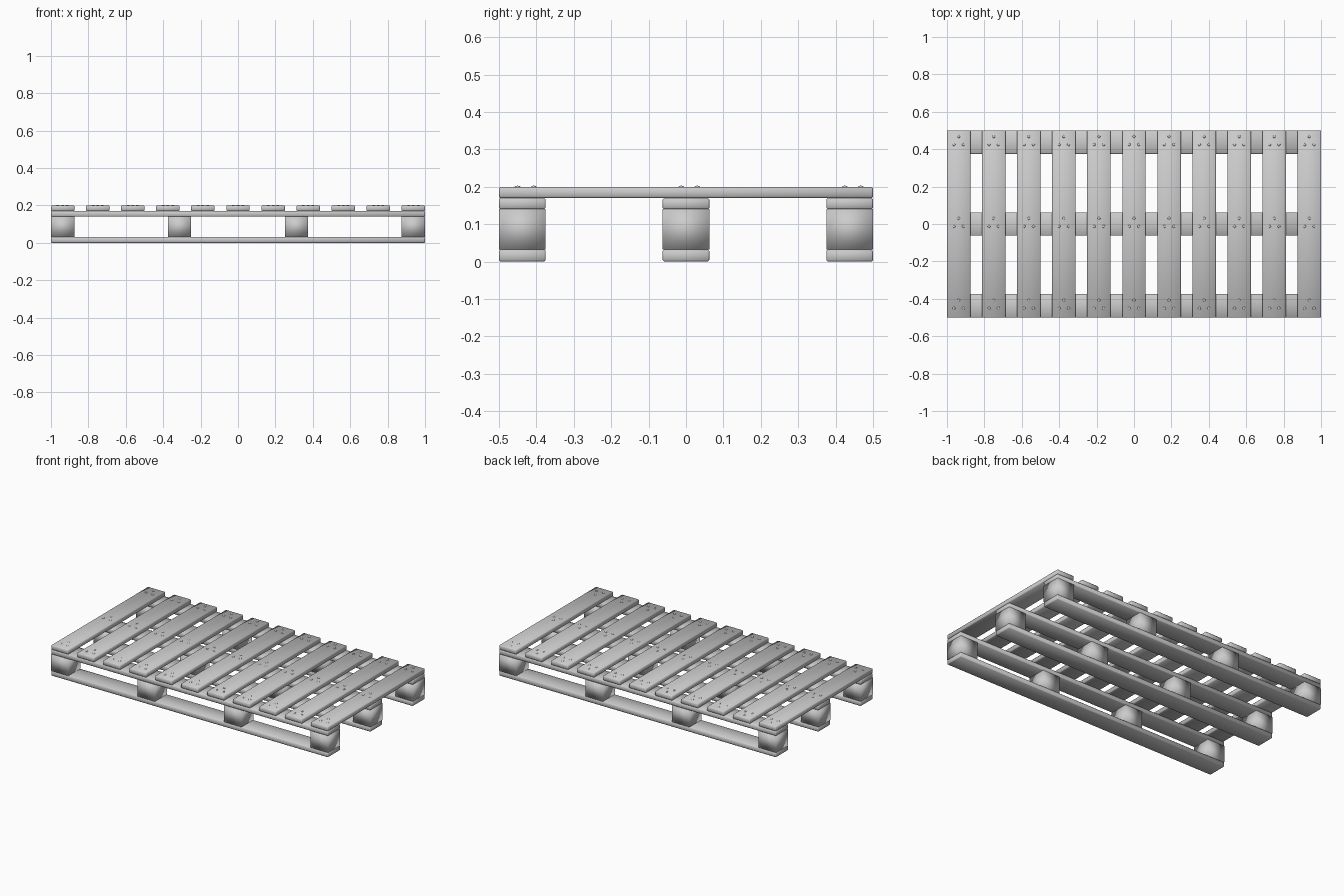
import bpy
import bmesh
from mathutils import Matrix, Vector

old = bpy.data.objects.get("Cube")
if old:
    bpy.data.objects.remove(old, do_unlink=True)

# Single plain material
grey = bpy.data.materials.new("light_grey")
grey.use_nodes = True
colour = (0.6, 0.6, 0.6, 1)
grey.diffuse_color = colour
grey.node_tree.nodes["Principled BSDF"].inputs["Base Color"].default_value = colour


def finish(name, bm):
    mesh = bpy.data.meshes.new(name)
    bm.to_mesh(mesh)
    bm.free()
    mesh.materials.append(grey)
    for face in mesh.polygons:
        face.use_smooth = True
    obj = bpy.data.objects.new(name, mesh)
    bpy.context.collection.objects.link(obj)
    return obj


def board(name, x, y, low, high, length, depth, edge):
    """Softly shaded timber with chamfered edges."""
    bm = bmesh.new()
    size = Matrix.Diagonal((length, depth, high - low, 1))
    place = Matrix.Translation((x, y, (low + high) / 2))
    bmesh.ops.create_cube(bm, size=1, matrix=place @ size)
    if edge:
        bmesh.ops.bevel(bm, geom=bm.edges[:], offset=edge, segments=1,
                        affect='EDGES')
    return finish(name, bm)


WIDTH = 0.125
PLANKS = 11
rows = {"front": -0.4375, "middle": 0, "back": 0.4375}
plank_xs = [-0.9375 + 0.1875 * i for i in range(PLANKS)]
block_xs = [-0.9375 + 0.625 * i for i in range(4)]

# Runners and blocks for each row
for row, y in rows.items():
    board(row + "_bottom_runner", 0, y, 0, 0.032, 2, WIDTH, 0.004)
    board(row + "_top_runner", 0, y, 0.14, 0.17, 2, WIDTH, 0.004)
    for i, x in enumerate(block_xs):
        board(f"{row}_block_{i + 1}", x, y, 0.032, 0.14, WIDTH, WIDTH, 0)

# Deck planks
for i, x in enumerate(plank_xs):
    board(f"deck_plank_{i + 1}", x, 0, 0.17, 0.2, WIDTH, 1, 0.004)

# Three low domed nail heads at every plank crossing
pattern = [Vector((-0.025, -0.013, 0)), Vector((0.025, -0.013, 0)),
           Vector((0, 0.03, 0))]
bm = bmesh.new()
for x in plank_xs:
    for y in rows.values():
        for offset in pattern:
            place = Matrix.Translation(Vector((x, y, 0.199)) + offset)
            bmesh.ops.create_uvsphere(
                bm, u_segments=10, v_segments=6, radius=1,
                matrix=place @ Matrix.Diagonal((0.008, 0.008, 0.004, 1)))
finish("nail_heads", bm)
